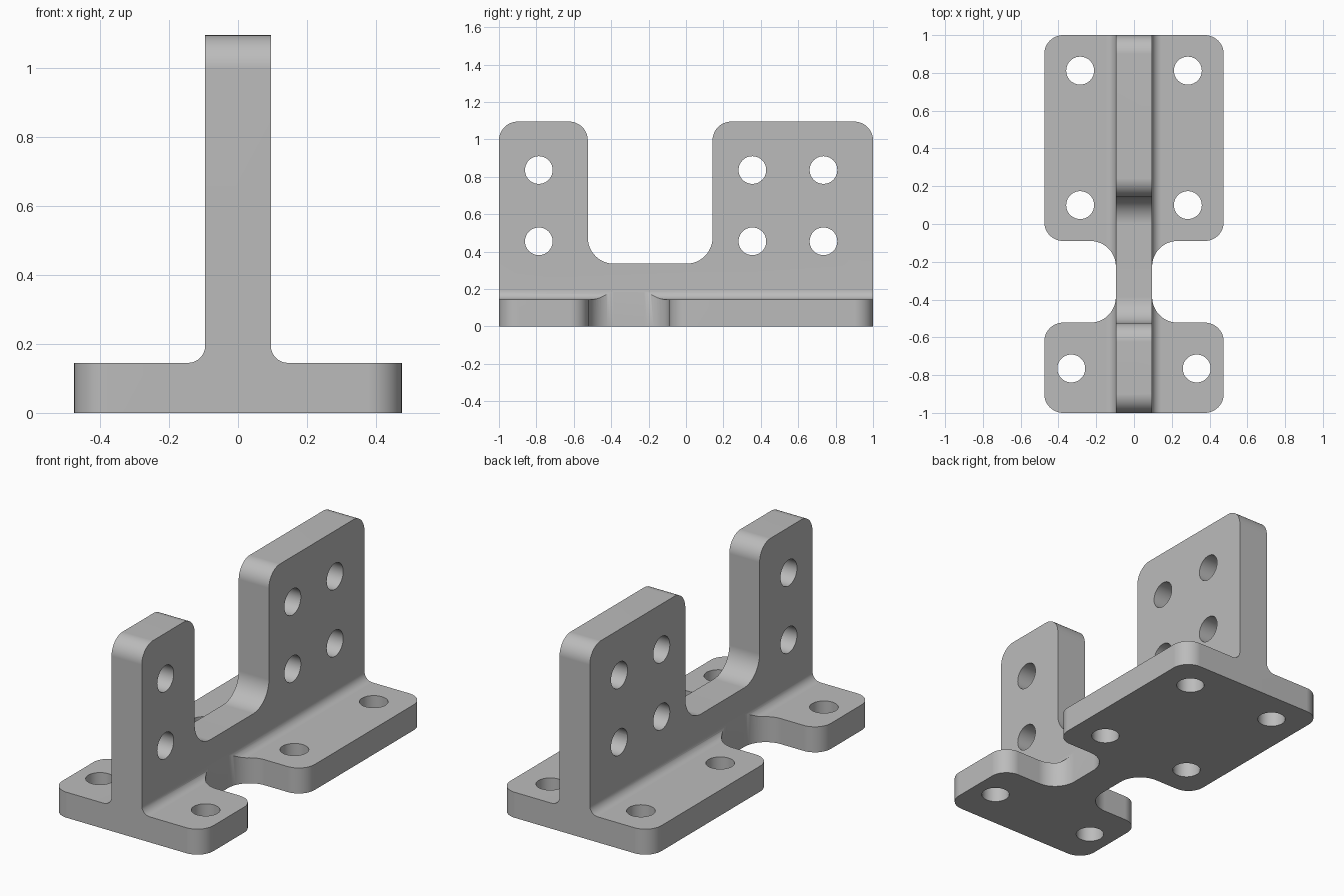
import bpy, bmesh, math
from mathutils import Vector

cube = bpy.data.objects.get("Cube")
if cube:
    bpy.data.objects.remove(cube, do_unlink=True)

grey = bpy.data.materials.new("plain grey")
grey.use_nodes = True
GREY = (0.5, 0.5, 0.5, 1)
grey.diffuse_color = GREY
grey.node_tree.nodes["Principled BSDF"].inputs["Base Color"].default_value = GREY


def rounded(corners, steps=12):
    """Outline from (a, b, radius) corners, rounding each right angle."""
    out = []
    for i, (a, b, r) in enumerate(corners):
        p = Vector((a, b))
        if r == 0:
            out.append(p)
            continue
        u = (Vector(corners[i - 1][:2]) - p).normalized()
        v = (Vector(corners[(i + 1) % len(corners)][:2]) - p).normalized()
        for k in range(steps + 1):
            t = math.pi / 2 * k / steps
            out.append(p + r * (u * (1 - math.sin(t)) + v * (1 - math.cos(t))))
    return out


def prism(name, outline, axis, lo, hi):
    """Extrude a flat outline along x, y or z."""
    place = {"x": lambda a, b, d: (d, a, b),
             "y": lambda a, b, d: (a, d, b),
             "z": lambda a, b, d: (a, b, d)}[axis]
    bm = bmesh.new()
    face = bm.faces.new([bm.verts.new(place(a, b, lo)) for a, b in outline])
    ext = bmesh.ops.extrude_face_region(bm, geom=[face])
    verts = [g for g in ext["geom"] if isinstance(g, bmesh.types.BMVert)]
    bmesh.ops.translate(bm, verts=verts, vec=place(0, 0, hi - lo))
    bmesh.ops.recalc_face_normals(bm, faces=bm.faces)
    mesh = bpy.data.meshes.new(name)
    bm.to_mesh(mesh)
    bm.free()
    mesh.materials.append(grey)
    obj = bpy.data.objects.new(name, mesh)
    bpy.context.collection.objects.link(obj)
    return obj


def circle(a, b, r=0.074, n=40):
    return [(a + r * math.cos(2 * math.pi * k / n), b + r * math.sin(2 * math.pi * k / n))
            for k in range(n)]


def mirrored(half):
    return half + [(-a, b, r) for a, b, r in reversed(half)]


# Tee section: base flange, upright web and root fillets
W, T, H, TOP = 0.475, 0.095, 0.145, 1.095
bracket = prism("tee_bracket", rounded(mirrored(
    [(W, 0, 0), (W, H, 0), (T, H, 0.05), (T, TOP, 0)])), "y", -1, 1)
bpy.context.view_layer.objects.active = bracket
bracket.select_set(True)


def combine(tool, operation):
    tool.hide_render = True
    mod = bracket.modifiers.new("shape", "BOOLEAN")
    mod.operation, mod.solver, mod.object = operation, "EXACT", tool
    bpy.ops.object.modifier_apply(modifier=mod.name)
    bpy.data.objects.remove(tool, do_unlink=True)


# Base plan with rounded corners and a waist between the two flanges
N = T + 0.001
combine(prism("base_plan", rounded(mirrored(
    [(W, -1, 0.1), (W, -0.522, 0.1), (N, -0.522, 0.135),
     (N, -0.09, 0.135), (W, -0.09, 0.1), (W, 1, 0.1)])), "z", -0.1, 1.3), "INTERSECT")

# Web side outline: trims the upper corners and cuts the central gap
combine(prism("web_outline", rounded(
    [(-1.1, -0.1, 0), (1.1, -0.1, 0), (1.1, 0.5, 0), (1, 0.5, 0), (1, TOP, 0.1),
     (0.142, TOP, 0.1), (0.142, 0.335, 0.14), (-0.525, 0.335, 0.14),
     (-0.525, TOP, 0.1), (-1, TOP, 0.1), (-1, 0.5, 0), (-1.1, 0.5, 0)]),
    "x", -0.6, 0.6), "INTERSECT")

# Bolt holes through the web
for y in (-0.787, 0.355, 0.735):
    for z in (0.455, 0.836):
        combine(prism("web_drill", circle(y, z), "x", -0.3, 0.3), "DIFFERENCE")

# Bolt holes through the base flanges
for x, y in ((0.285, 0.812), (0.285, 0.1), (0.332, -0.765)):
    for side in (-1, 1):
        combine(prism("base_drill", circle(side * x, y), "z", -0.2, 0.4), "DIFFERENCE")

# Smooth fillets with crisp edges and level flats
bpy.ops.object.shade_smooth_by_angle(angle=math.radians(30))
flats = bracket.modifiers.new("level_flats", "WEIGHTED_NORMAL")
flats.keep_sharp = True
